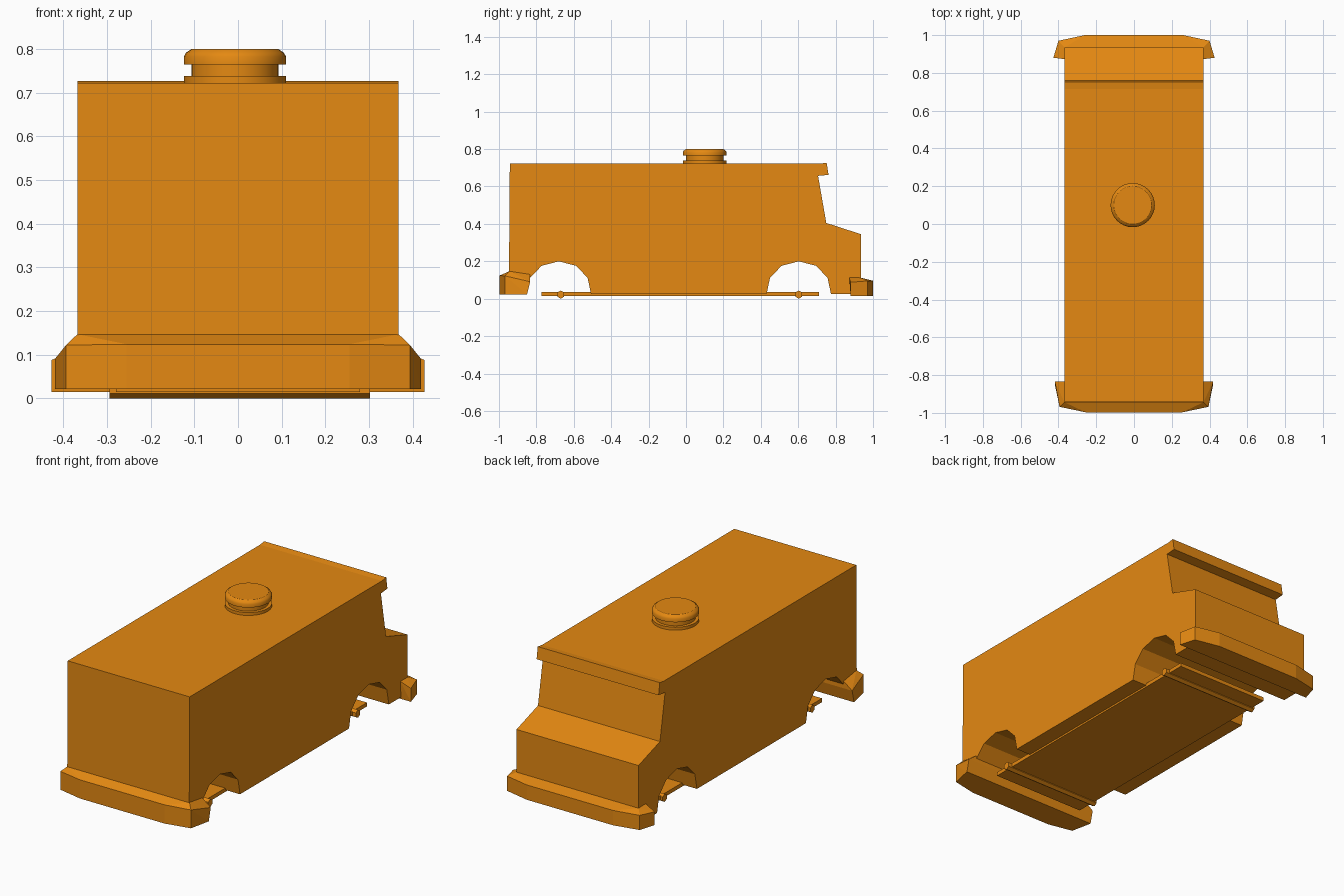
import bpy
import bmesh
from math import cos, sin, pi, radians

if "Cube" in bpy.data.objects:
    bpy.data.objects.remove(bpy.data.objects["Cube"])

# Single orange paint
paint = bpy.data.materials.new("orange_paint")
paint.use_nodes = True
colour = (0.78, 0.25, 0.006, 1)
paint.diffuse_color = colour
paint.node_tree.nodes["Principled BSDF"].inputs["Base Color"].default_value = colour


def finish(name, bm):
    bmesh.ops.recalc_face_normals(bm, faces=bm.faces)
    mesh = bpy.data.meshes.new(name)
    bm.to_mesh(mesh)
    bm.free()
    mesh.materials.append(paint)
    obj = bpy.data.objects.new(name, mesh)
    bpy.context.collection.objects.link(obj)
    return obj


def extrude_profile(name, profile, x0, x1):
    """Side outline of (y, z) points, extruded across the width."""
    bm = bmesh.new()
    face = bm.faces.new([bm.verts.new((x0, y, z)) for y, z in profile])
    moved = bmesh.ops.extrude_face_region(bm, geom=[face])["geom"]
    verts = [v for v in moved if isinstance(v, bmesh.types.BMVert)]
    bmesh.ops.translate(bm, verts=verts, vec=(x1 - x0, 0, 0))
    return finish(name, bm)


def arch(centre, floor):
    """Wheel opening, listed from the +y side to the -y side."""
    half = [(0.172, floor), (0.154, 0.112), (0.092, 0.176)]
    return ([(centre + d, z) for d, z in half] + [(centre, 0.2)]
            + [(centre - d, z) for d, z in reversed(half)])


# Van body with overhanging visor, sloped hood and open wheel arches
FLOOR = 0.025
HALF = 0.368
body_profile = [(-0.947, FLOOR), (-0.942, 0.722), (0.715, 0.722), (0.752, 0.727),
                (0.762, 0.662), (0.706, 0.657), (0.75, 0.405), (0.935, 0.345),
                (0.935, FLOOR)]
body_profile += arch(0.603, FLOOR) + arch(-0.68, FLOOR)
extrude_profile("van_body", body_profile, -HALF, HALF)

# Chassis plate
extrude_profile("chassis_plate", [(-0.772, 0.015), (0.712, 0.015),
                                  (0.712, 0.036), (-0.772, 0.036)], -0.28, 0.28)

# Hexagonal axles
for name, y in (("front_axle", -0.67), ("back_axle", 0.603)):
    ring = [(y + 0.021 * sin(i * pi / 3), 0.022 + 0.022 * cos(i * pi / 3)) for i in range(6)]
    extrude_profile(name, ring, -0.294, 0.302)


def bumper(name, outline, ridge, bottom):
    """Convex wraparound bumper, mirrored across x."""
    bm = bmesh.new()
    for side in (-1, 1):
        for x, y_low, y_top, z in outline:
            bm.verts.new((side * x, y_low, bottom))
            bm.verts.new((side * x, y_top, z))
        for y, z in ridge:
            bm.verts.new((side * HALF, y, z))
    result = bmesh.ops.convex_hull(bm, input=bm.verts[:])
    spare = {g for g in result["geom_interior"] + result["geom_unused"]
             if isinstance(g, bmesh.types.BMVert)}
    bmesh.ops.delete(bm, geom=list(spare), context='VERTS')
    bmesh.ops.dissolve_limit(bm, angle_limit=radians(1), verts=bm.verts[:], edges=bm.edges[:])
    finish(name, bm)


bumper("front_bumper", [(0.419, -0.85, -0.833, 0.091), (0.394, -0.968, -0.968, 0.122),
                        (0.255, -0.997, -0.997, 0.124)],
       [(-0.833, 0.13), (-0.944, 0.147)], 0.022)
bumper("back_bumper", [(0.427, 0.88, 0.88, 0.088), (0.4, 0.97, 0.97, 0.095),
                       (0.26, 1.0, 1.0, 0.096)],
       [(0.873, 0.113), (0.935, 0.112)], 0.015)

# Round roof vent, turned from a radius and height profile
vent_profile = [(0.117, 0.715), (0.117, 0.738), (0.1, 0.738), (0.1, 0.765),
                (0.117, 0.765), (0.117, 0.783), (0.112, 0.792), (0.1, 0.8)]
bm = bmesh.new()
SEGMENTS = 32
rings = [[bm.verts.new((-0.007 + r * cos(i * 2 * pi / SEGMENTS),
                        0.1 + r * sin(i * 2 * pi / SEGMENTS), z))
          for i in range(SEGMENTS)] for r, z in vent_profile]
for low, high in zip(rings, rings[1:]):
    for i in range(SEGMENTS):
        j = (i + 1) % SEGMENTS
        bm.faces.new((low[i], low[j], high[j], high[i]))
bm.faces.new(rings[0])
bm.faces.new(rings[-1])
vent = finish("roof_vent", bm)
bpy.ops.object.select_all(action='DESELECT')
vent.select_set(True)
bpy.context.view_layer.objects.active = vent
bpy.ops.object.shade_smooth_by_angle(angle=radians(30))
